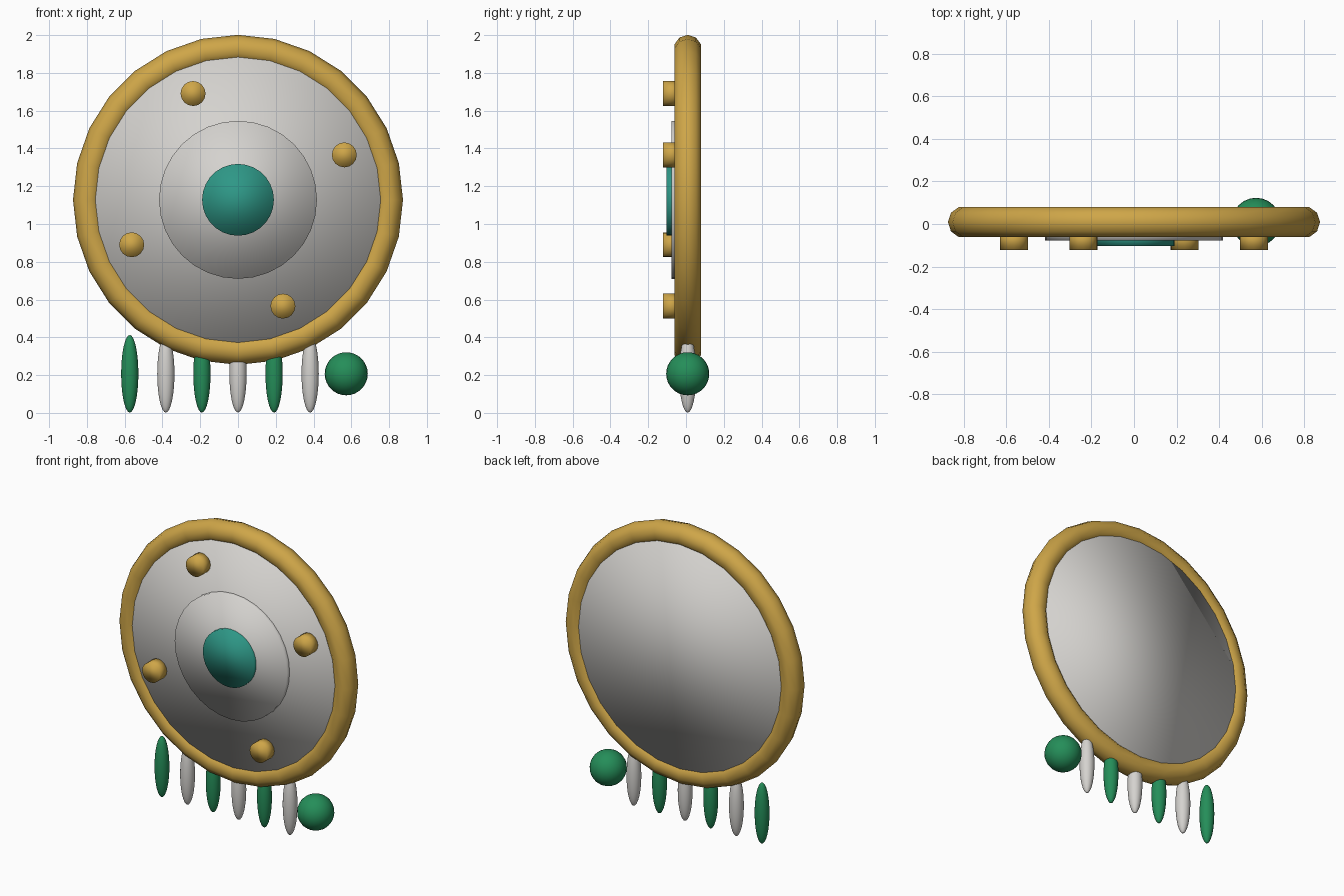
import bpy, math

if "Cube" in bpy.data.objects:
    bpy.data.objects.remove(bpy.data.objects["Cube"])

YC, ZC = 0.009, 1.128   # centre of the shield


def material(name, rgb):
    m = bpy.data.materials.new(name)
    m.diffuse_color = (*rgb, 1)
    m.use_nodes = True
    m.node_tree.nodes["Principled BSDF"].inputs["Base Color"].default_value = m.diffuse_color
    return m


gold = material("gold", (0.62, 0.38, 0.065))
silver = material("silver", (0.66, 0.645, 0.62))
teal = material("teal", (0.027, 0.31, 0.24))
green = material("green", (0.018, 0.27, 0.10))


def finish(name, mat):
    ob = bpy.context.object
    ob.name = name
    ob.data.materials.append(mat)
    bpy.ops.object.shade_smooth()
    return ob


def plate(name, mat, x, z, radius, front, back, sides):
    # round plate facing the front, between two y values
    bpy.ops.mesh.primitive_cylinder_add(
        vertices=sides, radius=radius, depth=back - front,
        location=(x, (front + back) / 2, z), rotation=(math.pi / 2, 0, 0))
    return finish(name, mat)


# Rim
bpy.ops.mesh.primitive_torus_add(
    major_segments=28, minor_segments=10, major_radius=0.799, minor_radius=0.0745,
    location=(0, YC, ZC), rotation=(math.pi / 2, 0, 0))
finish("rim", gold)

# Shield face, raised boss and centre stone
plate("shield_face", silver, 0, ZC, 0.79, YC - 0.056, YC + 0.056, 28)
plate("boss", silver, 0, ZC, 0.418, -0.077, -0.02, 32)
plate("centre_stone", teal, 0, ZC, 0.19, -0.103, -0.04, 28)

# Four studs around the face
for i in range(4):
    a = 0.4 + i * math.pi / 2
    plate(f"stud_{i + 1}", gold, 0.611 * math.cos(a), ZC + 0.611 * math.sin(a),
          0.066, -0.122, -0.03, 16)

# Hanging row: six slim feathers and a round bead at the right end
for i in range(7):
    bead = i == 6
    bpy.ops.mesh.primitive_uv_sphere_add(
        segments=24, ring_count=16, radius=0.114, location=(-0.573 + 0.191 * i, YC, 0.207))
    ob = finish("bead" if bead else f"feather_{i + 1}", green if i % 2 == 0 else silver)
    if not bead:
        ob.scale = (0.4, 0.4, 1.8)
